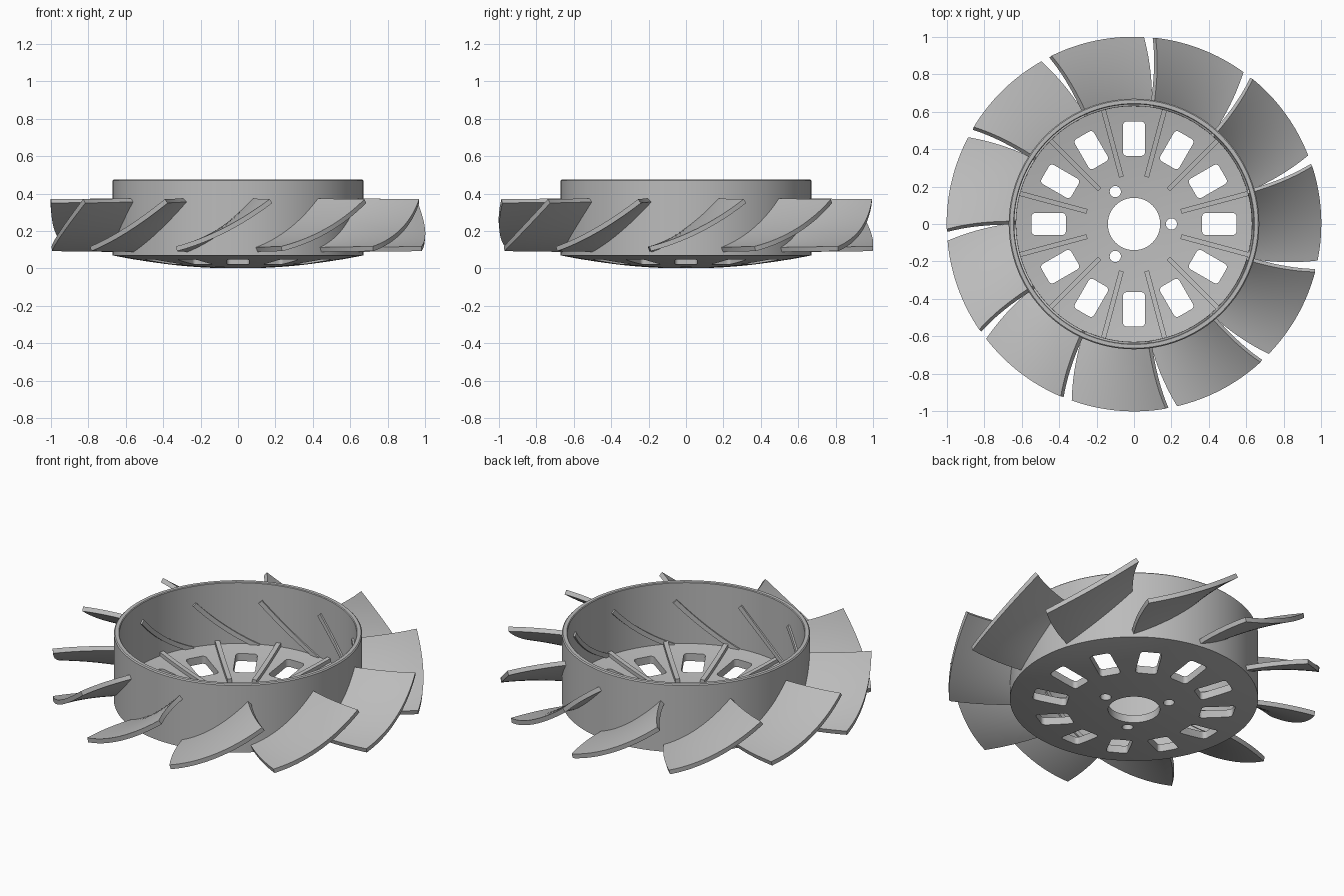
import bpy, bmesh, math
from math import sin, cos, radians, pi
from mathutils import Matrix, Vector

cube = bpy.data.objects.get("Cube")
if cube:
    bpy.data.objects.remove(cube, do_unlink=True)

grey = bpy.data.materials.new("matte_grey")
grey.use_nodes = True
grey.diffuse_color = (0.5, 0.5, 0.5, 1)
grey.node_tree.nodes["Principled BSDF"].inputs["Base Color"].default_value = (0.5, 0.5, 0.5, 1)

R_OUT, R_IN, R_BORE, TOP = 0.67, 0.64, 0.14, 0.475
FLOOR = 0.045  # floor thickness


def dish(r):
    """Height of the underside at radius r."""
    return 0.07 * (r / R_OUT) ** 2


def make_object(name, bm):
    bmesh.ops.recalc_face_normals(bm, faces=bm.faces)
    mesh = bpy.data.meshes.new(name)
    bm.to_mesh(mesh)
    bm.free()
    mesh.materials.append(grey)
    obj = bpy.data.objects.new(name, mesh)
    bpy.context.collection.objects.link(obj)
    return obj


def activate(obj):
    bpy.ops.object.select_all(action="DESELECT")
    obj.select_set(True)
    bpy.context.view_layer.objects.active = obj


def smooth(obj, angle=35):
    activate(obj)
    bpy.ops.object.shade_smooth_by_angle(angle=radians(angle))


def lathe(bm, profile, steps=120):
    """Revolve a closed (radius, height) profile around z."""
    rings = [[bm.verts.new((r * cos(2 * pi * i / steps), r * sin(2 * pi * i / steps), z))
              for r, z in profile] for i in range(steps)]
    n = len(profile)
    for i in range(steps):
        a, b = rings[i], rings[(i + 1) % steps]
        for j in range(n):
            k = (j + 1) % n
            bm.faces.new((a[j], b[j], b[k], a[k]))


def prism(bm, outline, z0, z1):
    low = [bm.verts.new((x, y, z0)) for x, y in outline]
    high = [bm.verts.new((x, y, z1)) for x, y in outline]
    bm.faces.new(low)
    bm.faces.new(high)
    for i in range(len(low)):
        j = (i + 1) % len(low)
        bm.faces.new((low[i], low[j], high[j], high[i]))


def circle(cx, cy, r, n):
    return [(cx + r * cos(2 * pi * i / n), cy + r * sin(2 * pi * i / n)) for i in range(n)]


def rounded_slot(cx, half_x, half_y, r):
    points = []
    for q, (sx, sy) in enumerate(((1, 1), (-1, 1), (-1, -1), (1, -1))):
        for k in range(5):
            a = (q + k / 4) * pi / 2
            points.append((cx + sx * (half_x - r) + r * cos(a),
                           sy * (half_y - r) + r * sin(a)))
    return points


def rotate(points, angle):
    return [(x * cos(angle) - y * sin(angle), x * sin(angle) + y * cos(angle)) for x, y in points]


# Hub: dished floor and upright rim in one turned profile
radii = [R_BORE + (R_IN - R_BORE) * i / 8 for i in range(9)]
profile = [(r, dish(r)) for r in radii] + [
    (R_OUT, dish(R_OUT)), (R_OUT, TOP - 0.006), (R_OUT - 0.006, TOP),
    (R_IN + 0.004, TOP), (R_IN, TOP - 0.004)]
profile += [(r, dish(r) + FLOOR) for r in reversed(radii)]
bm = bmesh.new()
lathe(bm, profile)
hub = make_object("hub", bm)

# Vent slots and bolt holes cut through the floor
bm = bmesh.new()
for i in range(12):
    prism(bm, rotate(rounded_slot(0.456, 0.092, 0.059, 0.02), i * pi / 6), -0.1, 0.25)
for i in range(3):
    prism(bm, rotate(circle(0.2, 0, 0.03, 24), i * 2 * pi / 3), -0.1, 0.25)
cutter = make_object("floor_cutter", bm)
cutter.hide_render = True
cut = hub.modifiers.new("openings", "BOOLEAN")
cut.operation, cut.solver, cut.object = "DIFFERENCE", "EXACT", cutter
activate(hub)
bpy.ops.object.modifier_apply(modifier=cut.name)
bpy.data.objects.remove(cutter, do_unlink=True)
smooth(hub)

# Stiffening ribs on the floor
bm = bmesh.new()
half = 0.013
stations = [0.26 + 0.39 * i / 5 for i in range(6)]
for i in range(12):
    turn = Matrix.Rotation(radians(15 + 30 * i), 3, "Z")
    loops = []
    for r in stations:
        base, crest = dish(r) + 0.02, dish(r) + FLOOR + 0.022
        loops.append([bm.verts.new(turn @ Vector((r, y, z)))
                      for y, z in ((-half, base), (half, base), (half, crest), (-half, crest))])
    for a, b in zip(loops, loops[1:]):
        for j in range(4):
            k = (j + 1) % 4
            bm.faces.new((a[j], a[k], b[k], b[j]))
    bm.faces.new(loops[0])
    bm.faces.new(loops[-1])
smooth(make_object("floor_ribs", bm))

# Cambered blades, rising anticlockwise, roots passing through the rim
BLADES, ALONG, ACROSS = 11, 10, 16
bm = bmesh.new()
for b in range(BLADES):
    grid = []
    for i in range(ALONG + 1):
        t = i / ALONG
        r = 0.63 + 0.37 * t
        low, high = 49.2 + 5.2 * t ** 1.3, 81.3 + 2.5 * t * t
        row = []
        for j in range(ACROSS + 1):
            u = j / ACROSS
            a = radians(low + (high - low) * u + 360 * b / BLADES)
            z = 0.105 + 0.005 * (1 - t) * (2 * u - 1) + 0.255 * (0.5 * u + 0.5 * u * u)
            row.append(bm.verts.new((r * cos(a), r * sin(a), z)))
        grid.append(row)
    for p, q in zip(grid, grid[1:]):
        for j in range(ACROSS):
            bm.faces.new((p[j], q[j], q[j + 1], p[j + 1]))
blades = make_object("fan_blades", bm)
thick = blades.modifiers.new("thickness", "SOLIDIFY")
thick.thickness, thick.offset = 0.026, 0
activate(blades)
bpy.ops.object.modifier_apply(modifier=thick.name)
smooth(blades)
